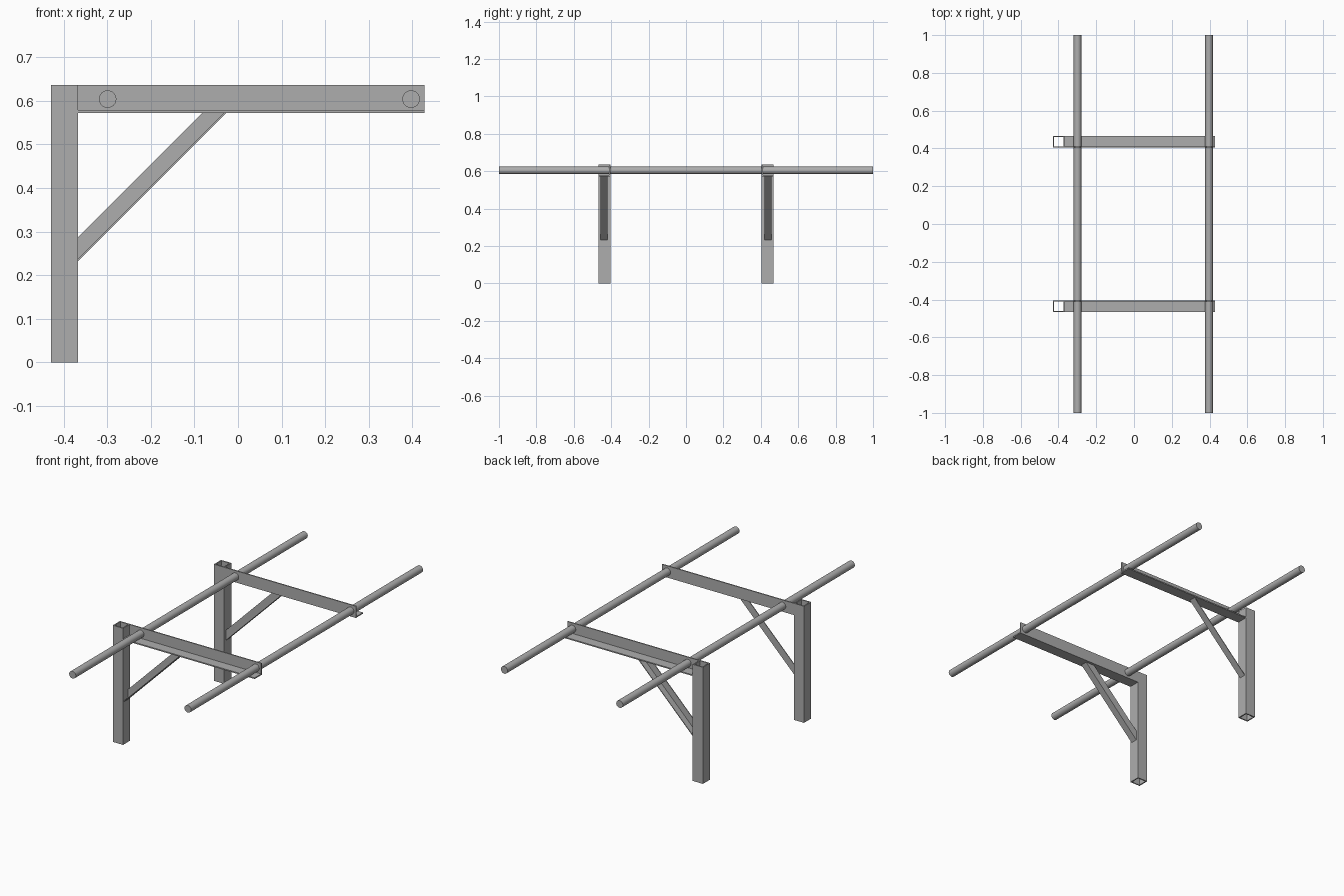
import bpy
import math

if "Cube" in bpy.data.objects:
    bpy.data.objects.remove(bpy.data.objects["Cube"], do_unlink=True)

# One plain steel colour
steel = bpy.data.materials.new("grey_steel")
steel.use_nodes = True
grey = (0.42, 0.42, 0.42, 1)
steel.diffuse_color = grey
steel.node_tree.nodes["Principled BSDF"].inputs["Base Color"].default_value = grey

TOP, BASE = 0.636, 0.572             # beam top and underside
POST_L, POST_R = -0.429, -0.367      # post sides
INNER, OUTER = 0.405, 0.467          # frame faces, measured from the middle
WALL = 0.0065


def loft(name, rings, side, closed=False):
    """Join equal rings of points; cap the ends, or close the loop of rings."""
    n, m = len(rings[0]), len(rings)
    verts = [(x, y * side, z) for ring in rings for x, y, z in ring]
    faces = []
    for r in range(m if closed else m - 1):
        a, b = r * n, (r + 1) % m * n
        faces += [(a + i, a + (i + 1) % n, b + (i + 1) % n, b + i) for i in range(n)]
    if not closed:
        faces += [tuple(range(n)), tuple(range((m - 1) * n, m * n))]
    mesh = bpy.data.meshes.new(name)
    mesh.from_pydata(verts, [], faces)
    mesh.materials.append(steel)
    obj = bpy.data.objects.new(name, mesh)
    bpy.context.collection.objects.link(obj)
    # Make the normals point outwards
    bpy.context.view_layer.objects.active = obj
    bpy.ops.object.select_all(action='DESELECT')
    obj.select_set(True)
    bpy.ops.object.mode_set(mode='EDIT')
    bpy.ops.mesh.select_all(action='SELECT')
    bpy.ops.mesh.normals_make_consistent(inside=False)
    bpy.ops.object.mode_set(mode='OBJECT')


def square(inset, z):
    x0, x1, y0, y1 = POST_L + inset, POST_R - inset, INNER + inset, OUTER - inset
    return [(x0, y0, z), (x1, y0, z), (x1, y1, z), (x0, y1, z)]


def angle_section(y0, y1, z0, z1, ty, tz):
    """L section: upright leg on the inner side, flange outwards at the bottom."""
    return [(y0, z0), (y1, z0), (y1, z0 + tz), (y0 + ty, z0 + tz), (y0 + ty, z1), (y0, z1)]


for label, side in (("front", -1), ("back", 1)):
    # Hollow square post, open at both ends
    loft(label + "_post", [square(0, 0), square(0, TOP), square(WALL, TOP), square(WALL, 0)],
         side, closed=True)

    # Angle-iron arm
    arm = angle_section(INNER, OUTER, BASE, TOP, WALL, WALL)
    loft(label + "_arm", [[(x, y, z) for y, z in arm] for x in (POST_R, 0.428)], side)

    # Diagonal angle-iron brace, cut flush to the post and the arm
    brace = angle_section(0.419, 0.457, 0.232, 0.287, 0.004, 0.0057)
    loft(label + "_brace", [[(POST_R, y, z) for y, z in brace],
                            [(POST_R + BASE - z, y, BASE) for y, z in brace]], side)

# Long round rails passing through the arms
for label, x in (("right_rail", -0.299), ("left_rail", 0.397)):
    bpy.ops.mesh.primitive_cylinder_add(vertices=32, radius=0.02, depth=2,
                                        location=(x, 0, 0.604), rotation=(math.pi / 2, 0, 0))
    rail = bpy.context.object
    rail.name = label
    rail.data.materials.append(steel)
    bpy.ops.object.shade_smooth_by_angle(angle=math.radians(40))
